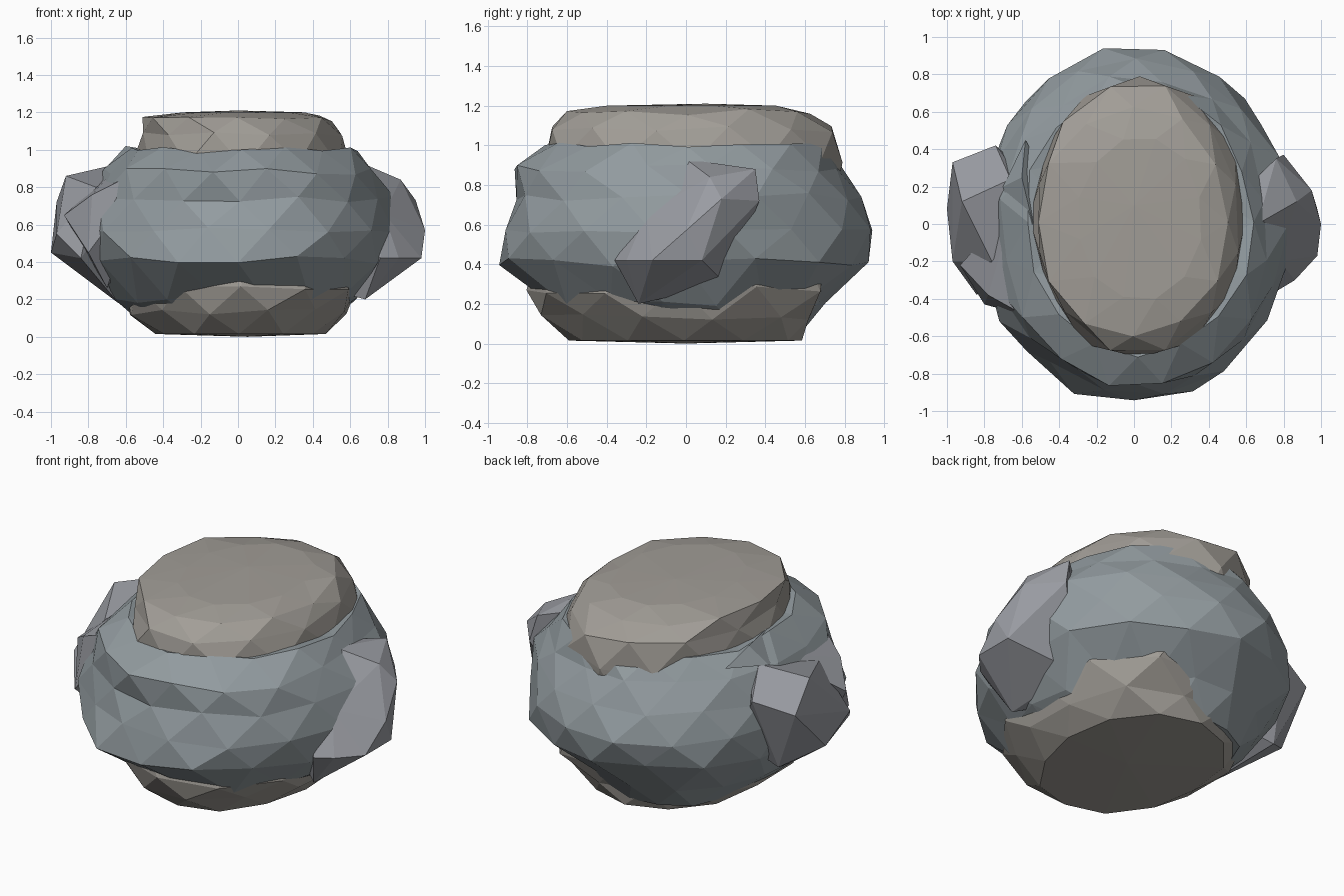
import bpy, bmesh, math, random
from mathutils import Vector


def finish(name, bm, color):
    bmesh.ops.recalc_face_normals(bm, faces=bm.faces)
    mesh = bpy.data.meshes.new(name)
    bm.to_mesh(mesh)
    bm.free()
    mat = bpy.data.materials.new(name + "_stone")
    mat.diffuse_color = (*color, 1)
    mesh.materials.append(mat)
    ob = bpy.data.objects.new(name, mesh)
    bpy.context.collection.objects.link(ob)
    return ob


def faceted_rock(name, levels, n, seed, rough, color, power=2.2, bumps=()):
    """Triangulated loft of staggered rings; level = z, x_min, x_max, y_min, y_max."""
    rng = random.Random(seed)
    bm = bmesh.new()
    rings = []
    for k, (z, x0, x1, y0, y1) in enumerate(levels):
        ring = []
        for i in range(n):
            a = math.tau * (i + 0.5 * (k % 2)) / n
            c, s = math.cos(a), math.sin(a)
            r = (abs(c) ** power + abs(s) ** power) ** (-1 / power)
            r *= 1.01 + rng.uniform(-rough, rough)
            for ang, bz, amount, width in bumps:
                d = math.degrees(math.acos(max(-1, min(1, math.cos(a - math.radians(ang))))))
                r += amount * max(0, 1 - d / width) * max(0, 1 - abs(z - bz) / 0.18)
            end = k in (0, len(levels) - 1)
            dz = 0 if end else rng.uniform(-rough, rough) * 0.6
            x = (x0 + x1) / 2 + (x1 - x0) / 2 * r * c
            y = (y0 + y1) / 2 + (y1 - y0) / 2 * r * s
            ring.append(bm.verts.new((x, y, z + dz)))
        rings.append(ring)
    for k in range(len(rings) - 1):
        lo, hi = rings[k], rings[k + 1]
        for i in range(n):
            j = (i + 1) % n
            if k % 2 == 0:
                bm.faces.new((lo[i], lo[j], hi[i]))
                bm.faces.new((hi[i], lo[j], hi[j]))
            else:
                bm.faces.new((lo[i], hi[j], hi[i]))
                bm.faces.new((lo[i], lo[j], hi[j]))
    # slightly domed caps
    low = bm.verts.new((0.05, 0, levels[0][0] - 0.015))
    top = bm.verts.new((0, 0.1, levels[-1][0] + 0.01))
    for i in range(n):
        bm.faces.new((rings[0][(i + 1) % n], rings[0][i], low))
        bm.faces.new((rings[-1][i], rings[-1][(i + 1) % n], top))
    return finish(name, bm, color)


def hull_rock(name, points, color):
    bm = bmesh.new()
    for p in points:
        bm.verts.new(Vector(p))
    bmesh.ops.convex_hull(bm, input=bm.verts)
    loose = [v for v in bm.verts if not v.link_faces]
    bmesh.ops.delete(bm, geom=loose, context='VERTS')
    return finish(name, bm, color)


# Warm grey core, exposed at the top and bottom
faceted_rock("core_stone", [
    (0.015, -0.45, 0.46, -0.58, 0.56),
    (0.13, -0.58, 0.58, -0.71, 0.62),
    (0.27, -0.62, 0.65, -0.75, 0.68),
    (0.60, -0.60, 0.60, -0.72, 0.74),
    (0.92, -0.55, 0.61, -0.71, 0.78),
    (1.08, -0.53, 0.57, -0.67, 0.74),
    (1.165, -0.51, 0.50, -0.60, 0.62),
    (1.20, -0.30, 0.36, -0.40, 0.46),
], 12, 5, 0.03, (0.36, 0.34, 0.31), 2.05,
    [(280, 0.26, 0.11, 40), (50, 0.27, 0.14, 35), (50, 0.12, 0.08, 50)])

# Blue grey outer stone wrapped around the core, cut back low at the rear right
faceted_rock("outer_stone", [
    (0.06, -0.49, 0.44, -0.48, 0.60),
    (0.20, -0.65, 0.66, -0.69, 0.73),
    (0.41, -0.80, 0.80, -0.94, 0.91),
    (0.58, -0.82, 0.82, -0.90, 0.94),
    (0.74, -0.78, 0.80, -0.85, 0.87),
    (0.88, -0.70, 0.72, -0.85, 0.78),
    (1.00, -0.58, 0.62, -0.69, 0.71),
    (0.98, -0.40, 0.46, -0.54, 0.56),
], 16, 8, 0.035, (0.29, 0.33, 0.35), 2.08, [(50, 0.16, -0.18, 45)])

side = (0.32, 0.33, 0.36)
# Slanted slab on the right side
hull_rock("right_slab", [
    (1.00, 0.00, 0.57), (0.98, -0.17, 0.42), (0.95, 0.18, 0.73), (0.98, 0.08, 0.42),
    (0.87, 0.12, 0.84), (0.86, -0.30, 0.42), (0.76, 0.35, 0.88), (0.80, 0.37, 0.72),
    (0.66, 0.00, 0.93), (0.78, -0.20, 0.66), (0.68, -0.24, 0.20), (0.76, -0.36, 0.42),
    (0.50, -0.10, 0.25), (0.50, 0.10, 0.90), (0.60, 0.20, 0.30),
], side)
# Larger lump on the left side
hull_rock("left_lump", [
    (-1.00, 0.08, 0.45), (-0.97, 0.33, 0.72), (-0.97, -0.20, 0.55), (-0.92, 0.12, 0.86),
    (-0.84, -0.38, 0.42), (-0.76, -0.20, 0.80), (-0.74, 0.42, 0.78), (-0.66, 0.24, 0.92),
    (-0.80, 0.25, 0.33), (-0.64, -0.12, 0.18), (-0.50, 0.10, 0.88), (-0.50, 0.20, 0.40),
], side)
# Leaning shard at the left front
hull_rock("left_front_shard", [
    (-0.54, -0.50, 0.80), (-0.60, -0.48, 0.85), (-0.80, -0.43, 0.45), (-0.78, -0.38, 0.76),
    (-0.93, -0.22, 0.65), (-0.64, 0.10, 0.92), (-0.70, -0.28, 0.26), (-0.40, -0.20, 0.80),
], side)
# Small chip along the left upper rim
hull_rock("left_rim_chip", [
    (-0.60, 0.25, 1.02), (-0.54, 0.00, 1.01), (-0.70, 0.20, 0.91), (-0.58, 0.45, 0.95),
    (-0.64, -0.05, 0.90), (-0.45, 0.20, 0.85),
], (0.29, 0.33, 0.35))
